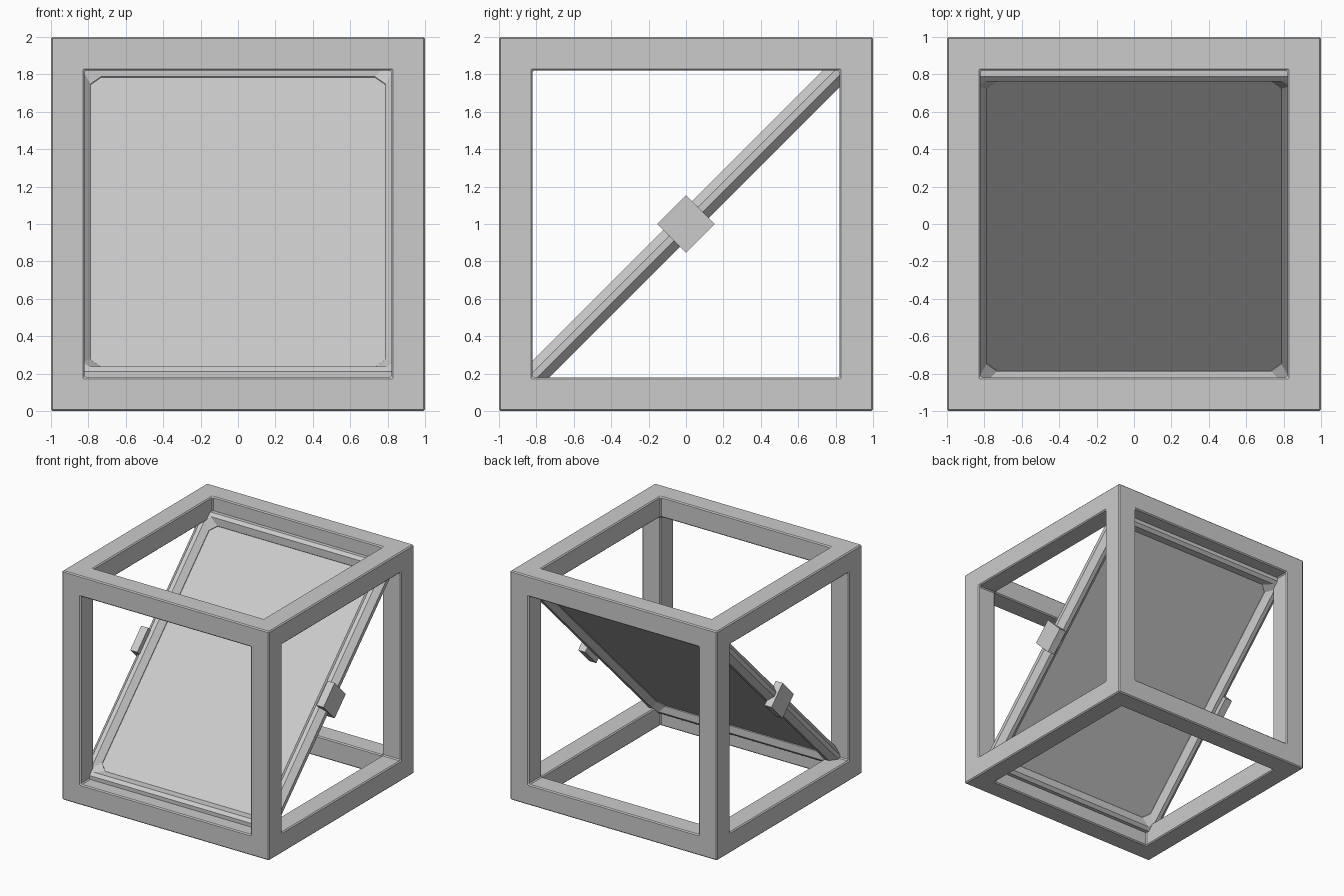
import bpy, bmesh, math
from itertools import product
from mathutils import Matrix

if "Cube" in bpy.data.objects:
    bpy.data.objects.remove(bpy.data.objects["Cube"])

TILT = Matrix.Translation((0, 0, 1)) @ Matrix.Rotation(math.radians(45), 4, 'X')


def finish(bm, name, matrix=None):
    bmesh.ops.recalc_face_normals(bm, faces=bm.faces)
    mesh = bpy.data.meshes.new(name)
    bm.to_mesh(mesh)
    bm.free()
    ob = bpy.data.objects.new(name, mesh)
    bpy.context.collection.objects.link(ob)
    if matrix:
        ob.matrix_world = matrix
    return ob


def box(name, center, size, matrix):
    bm = bmesh.new()
    bmesh.ops.create_cube(bm, size=1)
    bmesh.ops.scale(bm, vec=size, verts=bm.verts)
    bmesh.ops.translate(bm, vec=center, verts=bm.verts)
    return finish(bm, name, matrix)


# Open cube frame: outer skin of a 3x3x3 cell grid with only edge cells filled
cuts = [-1, -0.82, 0.82, 1]
filled = {c for c in product(range(3), repeat=3) if sum(i != 1 for i in c) >= 2}
bm = bmesh.new()
for c in filled:
    for axis, side in product(range(3), (0, 1)):
        n = list(c)
        n[axis] += 2 * side - 1
        if tuple(n) in filled:
            continue
        u, v = [a for a in range(3) if a != axis]
        corners = []
        for du, dv in ((0, 0), (1, 0), (1, 1), (0, 1)):
            i = list(c)
            i[axis] += side
            i[u] += du
            i[v] += dv
            corners.append(bm.verts.new([cuts[k] for k in i]))
        bm.faces.new(corners)
bmesh.ops.remove_doubles(bm, verts=bm.verts, dist=1e-4)
frame = finish(bm, "cube_frame", Matrix.Translation((0, 0, 1)))
bev = frame.modifiers.new("soft_edges", 'BEVEL')
bev.width = 0.009
bev.segments = 1
bev.limit_method = 'ANGLE'

# Tilted rim: octagonal section swept round a rectangle with clipped inner corners
HX, HY, R, F = 0.852, 1.16, 0.064, 0.018
section = [(-R, F), (-F, R), (F, R), (R, F), (R, -F), (F, -R), (-F, -R), (-R, -F)]
bm = bmesh.new()
rings = []
for off, z in section:
    clip = 0.05 * (R - off) / (2 * R) + 0.005
    x, y = HX + off, HY + off
    pts = [(x, y - clip), (x - clip, y), (-x + clip, y), (-x, y - clip),
           (-x, -y + clip), (-x + clip, -y), (x - clip, -y), (x, -y + clip)]
    rings.append([bm.verts.new((px, py, z)) for px, py in pts])
for i in range(8):
    a, b = rings[i], rings[(i + 1) % 8]
    for j in range(8):
        k = (j + 1) % 8
        bm.faces.new((a[j], a[k], b[k], b[j]))
finish(bm, "panel_rim", TILT)

# Thin flat panel held in the rim
box("panel", (0, 0, 0), (2 * HX - 0.06, 2 * HY - 0.06, 0.024), TILT)

# Square pivot blocks on both sides
for s, side in ((-1, "left"), (1, "right")):
    box(side + "_pivot_block", (s * 0.9, 0, 0), (0.068, 0.218, 0.218), TILT)
